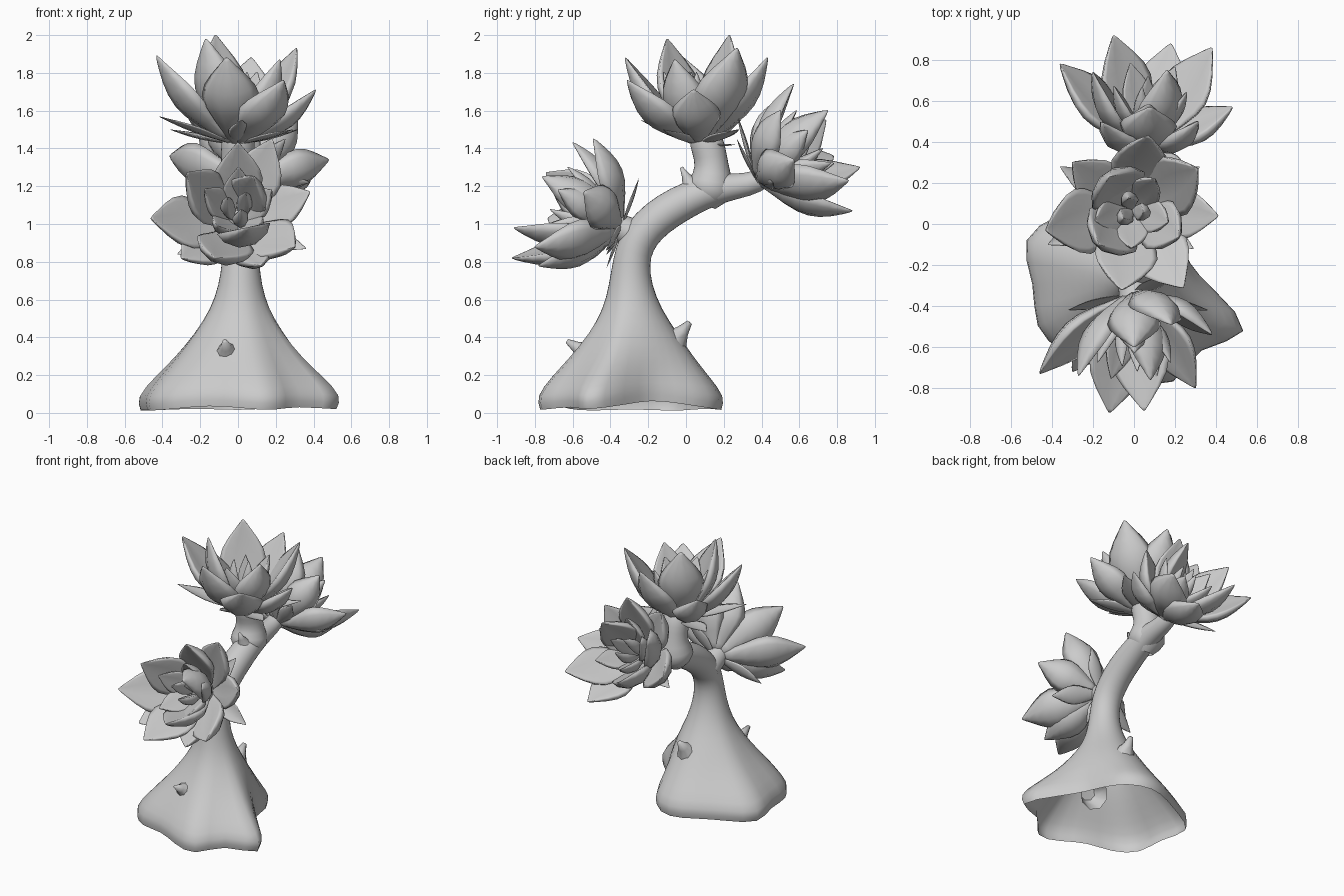
import bpy, math
from mathutils import Vector

if "Cube" in bpy.data.objects:
    bpy.data.objects.remove(bpy.data.objects["Cube"])


def make(name, verts, faces, sub=0):
    me = bpy.data.meshes.new(name)
    me.from_pydata([tuple(v) for v in verts], [], faces)
    me.polygons.foreach_set("use_smooth", [True] * len(me.polygons))
    ob = bpy.data.objects.new(name, me)
    bpy.context.collection.objects.link(ob)
    if sub:
        m = ob.modifiers.new("smooth", 'SUBSURF')
        m.levels = m.render_levels = sub
    return ob


def bridge(faces, start, rings, n):
    for j in range(rings - 1):
        for i in range(n):
            a, b = start + j * n + i, start + j * n + (i + 1) % n
            faces.append((a, b, b + n, a + n))


# swollen root outline: radius for each 22.5 degrees
ROOT = [.37, .28, .33, .48, .53, .48, .50, .64, .48, .55, .49, .40, .46, .57, .40, .70]


def tube(name, path, xs=(0, 0)):
    """Loft rings (y, z, radius, root blend) along a path in the yz plane."""
    n, verts, faces = 16, [], []
    for j, (y, z, r, k) in enumerate(path):
        p, q = path[max(j - 1, 0)], path[min(j + 1, len(path) - 1)]
        t = Vector((q[0] - p[0], q[1] - p[1])).normalized()
        lift = 0
        if k > 0:
            t = Vector((0, 1))
        x = xs[0] + (xs[1] - xs[0]) * j / (len(path) - 1)
        for i in range(n):
            a = 2 * math.pi * i / n
            rr = r * (1 - k) + k * ROOT[i]
            if k > .8:          # rim arches up between the roots
                lift = max(0, .55 - ROOT[i]) * .22
            s = rr * math.sin(a)
            verts.append((x + rr * math.cos(a), y + s * t.y, z + lift - s * t.x))
    bridge(faces, 0, len(path), n)
    faces.append(tuple(range(len(verts) - n, len(verts))))
    return make(name, verts, faces, 1)


# trunk with open flared base, bending back to the rear rosette
tube("trunk", [(-.30, .008, .3, .93), (-.30, .075, .3, 1.04), (-.30, .19, .25, .70),
               (-.29, .30, .25, .32), (-.28, .42, .205, .12), (-.285, .55, .15, .02),
               (-.295, .68, .115, 0), (-.29, .80, .10, 0), (-.265, .90, .10, 0),
               (-.20, .99, .10, 0), (-.10, 1.07, .10, 0), (.03, 1.14, .095, 0),
               (.15, 1.185, .085, 0), (.27, 1.20, .068, 0), (.38, 1.22, .06, 0),
               (.46, 1.28, .05, 0)], (0, .03))
tube("upper_branch", [(.10, 1.10, .06, 0), (.13, 1.18, .15, 0), (.14, 1.27, .095, 0),
                      (.13, 1.36, .088, 0), (.11, 1.43, .095, 0), (.08, 1.52, .07, 0)])
tube("front_branch", [(-.24, .93, .09, 0), (-.33, .97, .075, 0), (-.42, 1.01, .07, 0),
                      (-.5, 1.06, .05, 0)])


# small thorn-like stubs on the bark
def stub(name, base, tip, r):
    base, tip = Vector(base), Vector(tip)
    q = (tip - base).to_track_quat('Z', 'Y')
    verts, faces = [], []
    for t, s in ((0, 1), (.4, .62), (.7, .3), (1, .12)):
        for i in range(8):
            a = i * math.pi / 4
            verts.append(base.lerp(tip, t) + q @ Vector((math.cos(a), math.sin(a), 0)) * r * s)
    bridge(faces, 0, 4, 8)
    faces.append(tuple(range(24, 32)))
    make(name, verts, faces)


stub("stub_back", (.03, -.11, .32), (.04, .02, .48), .12)
stub("stub_front", (-.05, -.47, .28), (-.07, -.63, .38), .10)
stub("stub_branch", (.03, .05, 1.16), (.03, -.025, 1.30), .07)

WIDTH = [(0, .28), (.12, .42), (.28, .70), (.43, .94), (.55, 1), (.67, .88),
         (.79, .62), (.90, .32), (.97, .13), (1, .03)]


def leaf(verts, faces, root, tip, axis, half, thick, bow):
    """Fleshy pointed leaf, cupped toward the rosette axis."""
    d = tip - root
    L = d.length
    d.normalize()
    nrm = (axis - d * axis.dot(d)).normalized()
    side = d.cross(nrm)
    start, n = len(verts), 10
    for t, w in WIDTH:
        mid = root.lerp(tip, t) - nrm * bow * L * math.sin(math.pi * t)
        for i in range(n):
            a = 2 * math.pi * i / n
            u, v = math.cos(a), math.sin(a)
            h = thick * w ** .8 * v * (.4 if v > 0 else 1) + .25 * half * w * u * u
            verts.append(mid + side * (u * half * w) + nrm * h)
    bridge(faces, start, len(WIDTH), n)
    e = start + (len(WIDTH) - 1) * n
    faces.append(tuple(range(e, e + n)))
    faces.append(tuple(range(start + n - 1, start - 1, -1)))


def rosette(name, base, axis, tips, dry):
    base, axis = Vector(base), Vector(axis).normalized()
    q = axis.to_track_quat('Z', 'Y')
    verts, faces = [], []
    # large outer leaves
    for t in tips:
        t = Vector(t)
        d = t - base
        root = base + (d - axis * d.dot(axis)).normalized() * .03
        leaf(verts, faces, root, t, axis, .262 * d.length, .065, .06)
    # inner leaves and central bud
    for count, tilt, length, turn in ((5, 27, .41, .3), (3, 9, .37, .8)):
        for i in range(count):
            a, b = turn + 2 * math.pi * i / count, math.radians(tilt)
            d = q @ Vector((math.sin(b) * math.cos(a), math.sin(b) * math.sin(a), math.cos(b)))
            leaf(verts, faces, base + axis * .05, base + d * length, axis,
                 .085 if tilt > 20 else .045, .045, .06)
    # thin withered leaves underneath
    for t in dry:
        t = Vector(t)
        leaf(verts, faces, base - axis * .02, t, axis, .17 * (t - base).length, .006, .02)
    make(name, verts, faces)


rosette("top_rosette", (-.01, .07, 1.44), (0, 0, 1),
        [(-.43, -.03, 1.89), (-.17, -.10, 1.98), (-.12, .23, 2.0), (.07, .43, 1.88),
         (.31, .27, 1.93), (.41, .04, 1.71), (.24, -.31, 1.76), (-.06, -.32, 1.88),
         (-.30, .30, 1.72), (.22, -.06, 1.87)],
        [(-.42, -.10, 1.57), (-.36, .28, 1.50), (.32, .28, 1.50), (.29, -.12, 1.50),
         (.02, -.24, 1.55), (.08, .26, 1.42)])

rosette("front_rosette", (0, -.36, .99), (0, -.85, .35),
        [(-.46, -.73, 1.03), (-.27, -.74, 1.27), (0, -.60, 1.43), (.18, -.49, 1.45),
         (.38, -.54, 1.17), (.30, -.80, .88), (.05, -.91, .98), (-.12, -.92, .82),
         (.12, -.78, .78), (-.30, -.72, .82), (.08, -.76, 1.25)],
        [(.36, -.42, .87), (.16, -.25, 1.24), (-.32, -.42, .84), (.06, -.42, .77)])

rosette("rear_rosette", (.06, .39, 1.24), (.06, .8, .55),
        [(-.36, .78, 1.36), (-.10, .92, 1.30), (.18, .88, 1.07), (.38, .86, 1.23),
         (.48, .57, 1.34), (.31, .50, 1.60), (.08, .57, 1.74), (-.14, .49, 1.66),
         (.16, .75, 1.60), (-.20, .74, 1.55)],
        [(.38, .46, 1.22), (.06, .27, 1.58), (.25, .27, 1.45), (-.25, .55, 1.16),
         (.18, .72, 1.06)])
